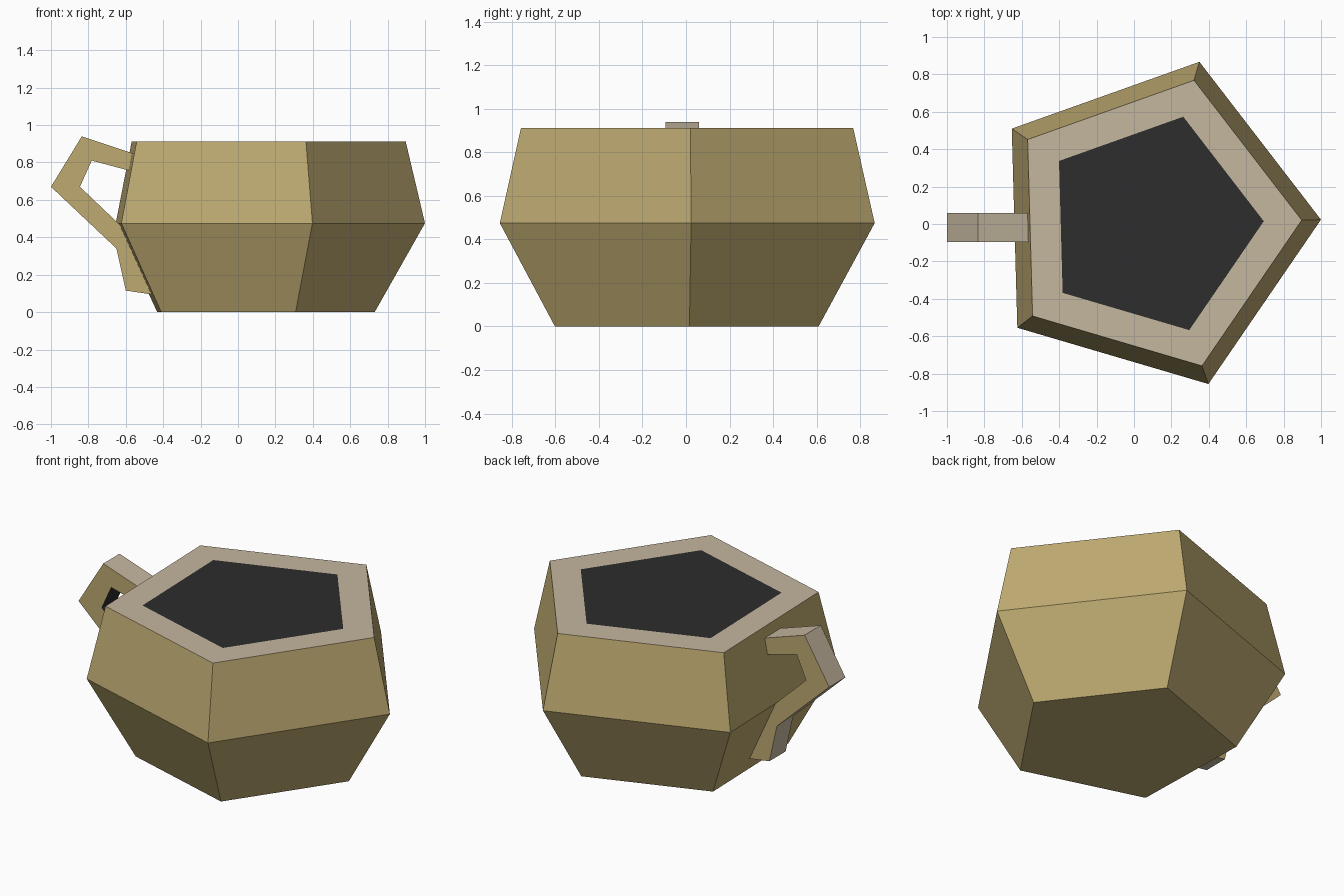
import bpy, bmesh, math

if "Cube" in bpy.data.objects:
    bpy.data.objects.remove(bpy.data.objects["Cube"])


def material(name, rgb):
    m = bpy.data.materials.new(name)
    lin = [((c / 255 + 0.055) / 1.055) ** 2.4 for c in rgb]
    m.diffuse_color = (*lin, 1)
    m.use_nodes = True
    m.node_tree.nodes["Principled BSDF"].inputs["Base Color"].default_value = m.diffuse_color
    return m


clay = material("tan_clay", (190, 170, 113))
beige = material("beige_rim", (197, 183, 159))
dark = material("dark_drink", (45, 45, 45))


def finish(bm, name, mats):
    me = bpy.data.meshes.new(name)
    bm.to_mesh(me)
    bm.free()
    for m in mats:
        me.materials.append(m)
    ob = bpy.data.objects.new(name, me)
    bpy.context.collection.objects.link(ob)
    return ob


# Five-sided cup: rings of (radius, height), ending in a flat rim and drink face
bm = bmesh.new()
CX, CY, TURN = 0.094, -0.002, math.radians(1.6)
rings = []
for r, z in [(0.637, 0), (0.906, 0.475), (0.803, 0.912), (0.6, 0.912)]:
    angles = [TURN + i * math.tau / 5 for i in range(5)]
    rings.append([bm.verts.new((CX + r * math.cos(a), CY + r * math.sin(a), z))
                  for a in angles])
bm.faces.new(rings[0][::-1])
for level, (lo, hi) in enumerate(zip(rings, rings[1:])):
    for i in range(5):
        j = (i + 1) % 5
        f = bm.faces.new((lo[i], lo[j], hi[j], hi[i]))
        f.material_index = 1 if level == 2 else 0
bm.faces.new(rings[-1]).material_index = 2
finish(bm, "cup_body", [clay, beige, dark])

# Angular handle: outer and inner outlines, extruded across y
outer = [(-0.55, 0.845), (-0.835, 0.94), (-1.0, 0.67),
         (-0.65, 0.34), (-0.60, 0.115), (-0.465, 0.095)]
inner = [(-0.565, 0.752), (-0.782, 0.81), (-0.845, 0.67),
         (-0.53, 0.37), (-0.462, 0.12)]
outline = outer + inner[::-1]
bm = bmesh.new()
front = [bm.verts.new((x, -0.095, z)) for x, z in outline]
back = [bm.verts.new((x, 0.06, z)) for x, z in outline]
bm.faces.new(front)
bm.faces.new(back[::-1])
n = len(outline)
for i in range(n):
    j = (i + 1) % n
    f = bm.faces.new((front[i], back[i], back[j], front[j]))
    # beige on the outside edges, dark inside the finger hole
    f.material_index = 1 if i < len(outer) else 2
bmesh.ops.recalc_face_normals(bm, faces=bm.faces)
finish(bm, "handle", [clay, beige, dark])
